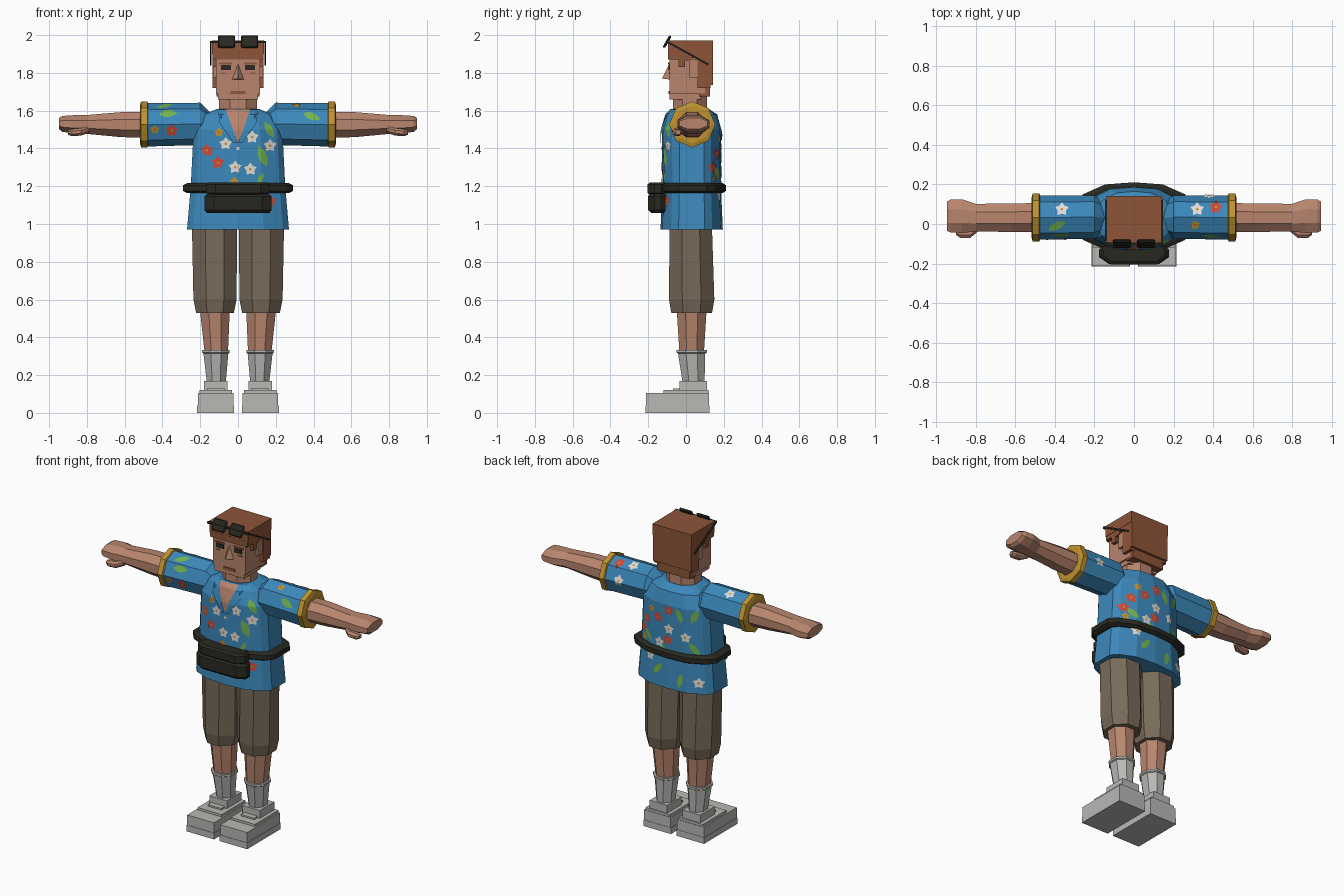
import bpy, bmesh
from math import sin, cos, pi, radians
from mathutils import Vector
from mathutils.bvhtree import BVHTree

cube = bpy.data.objects.get("Cube")
if cube:
    bpy.data.objects.remove(cube)


def material(name, *rgb):
    m = bpy.data.materials.new(name)
    m.use_nodes = True
    m.diffuse_color = (*rgb, 1)
    m.node_tree.nodes["Principled BSDF"].inputs["Base Color"].default_value = (*rgb, 1)
    return m


SKIN = material("skin", .48, .235, .155)
HAIR = material("hair_brown", .27, .09, .04)
BLUE = material("shirt_blue", .045, .25, .5)
WHITE = material("petal_white", .75, .72, .68)
RED = material("petal_red", .62, .07, .045)
GOLD = material("gold", .52, .29, .03)
GREEN = material("leaf_green", .17, .45, .08)
KHAKI = material("khaki", .19, .145, .1)
GREY = material("shoe_grey", .48, .48, .46)
DARK = material("dark_olive", .022, .022, .016)


def finish(name, bm, mat):
    bmesh.ops.recalc_face_normals(bm, faces=bm.faces)
    me = bpy.data.meshes.new(name)
    bm.to_mesh(me)
    bm.free()
    me.materials.append(mat)
    ob = bpy.data.objects.new(name, me)
    bpy.context.collection.objects.link(ob)
    return ob


def box(name, mat, x, y, z, bevel=0):
    bm = bmesh.new()
    bmesh.ops.create_cube(bm, size=1)
    for v in bm.verts:
        v.co = [lo + (hi - lo) * (c + .5) for c, (lo, hi) in zip(v.co, (x, y, z))]
    if bevel:
        bmesh.ops.bevel(bm, geom=bm.edges[:], offset=bevel, segments=1, affect='EDGES')
    return finish(name, bm, mat)


def span(s, a, b):
    return tuple(sorted((s * a, s * b)))


# Cross-sections: flat-sided octagon, pointed octagon, rounded torso
FLAT = [(cos(a) / cos(pi / 8), sin(a) / cos(pi / 8)) for a in [pi / 8 + i * pi / 4 for i in range(8)]]
POINT = [(cos(i * pi / 4), sin(i * pi / 4)) for i in range(8)]
QUARTER = [(1, .42), (.88, .66), (.5, .94)]
UPPER = QUARTER + [(0, 1)] + [(-u, v) for u, v in reversed(QUARTER)]
TORSO = UPPER + [(-u, -v) for u, v in UPPER]


def loft(name, mat, profile, rings, side=1, along_x=False):
    """Rings are (position, centre, centre, radius, radius)."""
    bm = bmesh.new()
    loops = []
    for p, c1, c2, r1, r2 in rings:
        pts = [(c1 + r1 * u, c2 + r2 * v) for u, v in profile]
        loops.append([bm.verts.new((side * p, a, b) if along_x else (side * a, b, p)) for a, b in pts])
    n = len(profile)
    for lo, hi in zip(loops, loops[1:]):
        for i in range(n):
            bm.faces.new((lo[i], lo[(i + 1) % n], hi[(i + 1) % n], hi[i]))
    bm.faces.new(loops[0])
    bm.faces.new(loops[-1])
    return finish(name, bm, mat)


# Shirt body
shirt = [loft("shirt_body", BLUE, TORSO, [
    (.97, 0, .03, .27, .165), (1.2, 0, .03, .25, .155), (1.5, 0, .03, .235, .157),
    (1.58, 0, .03, .18, .135), (1.61, 0, .02, .11, .1)])]

for s, tag in ((1, "left"), (-1, "right")):
    # Shorts, leg, sock
    loft(tag + "_shorts_leg", KHAKI, FLAT, [
        (.53, .122, .03, .1, .108), (.6, .122, .03, .114, .12), (1.0, .124, .025, .12, .112)], s)
    loft(tag + "_leg", SKIN, FLAT, [(.32, .115, .03, .062, .065), (.56, .123, .03, .08, .08)], s)
    loft(tag + "_sock", GREY, FLAT, [
        (.16, .115, .04, .05, .058), (.315, .117, .03, .066, .072),
        (.32, .117, .03, .073, .08), (.333, .117, .03, .073, .08)], s)
    # Shoe with sole, toe box, tongue and ankle collar
    box(tag + "_shoe_sole", GREY, span(s, .02, .216), (-.215, .125), (0, .04))
    box(tag + "_shoe_body", GREY, span(s, .023, .213), (-.212, .123), (.04, .105))
    box(tag + "_shoe_upper", GREY, span(s, .032, .204), (-.12, .12), (.1, .12))
    box(tag + "_shoe_tongue", GREY, span(s, .07, .165), (-.07, 0), (.12, .13))
    box(tag + "_shoe_ankle", GREY, span(s, .055, .18), (-.035, .112), (.12, .17))
    # Sleeve, cuff, arm, thumb
    shirt.append(loft(tag + "_sleeve", BLUE, POINT, [
        (.13, .03, 1.515, .07, .06), (.2, .035, 1.53, .11, .112), (.49, .033, 1.525, .112, .115)], s, True))
    loft(tag + "_cuff", GOLD, POINT, [
        (.475, .033, 1.527, .11, .11), (.48, .033, 1.527, .122, .122),
        (.513, .033, 1.527, .122, .122), (.519, .033, 1.527, .1, .1)], s, True)
    loft(tag + "_arm_and_hand", SKIN, FLAT, [
        (.48, .032, 1.524, .074, .068), (.62, .032, 1.526, .072, .066),
        (.8, .032, 1.527, .07, .05), (.87, .04, 1.528, .085, .048),
        (.93, .04, 1.53, .083, .042), (.947, .04, 1.532, .074, .03)], s, True)
    loft(tag + "_thumb", SKIN, FLAT, [
        (.79, -.02, 1.5, .018, .018), (.83, -.045, 1.488, .026, .02),
        (.88, -.046, 1.484, .025, .019), (.9, -.042, 1.485, .014, .012)], s, True)
    # Hair at the side of the face, stepped round the ear
    for i, (y, z) in enumerate((((-.09, -.04), 1.875), ((-.04, -.005), 1.83), ((-.015, .03), 1.865),
                                ((.03, .075), 1.88), ((.06, .13), 1.72))):
        box(f"{tag}_side_hair_{i}", HAIR, span(s, .1, .136), y, (z, 1.93))
    box(tag + "_ear", SKIN, span(s, .11, .132), (.015, .065), (1.775, 1.87))
    # Face details
    box(tag + "_eye", DARK, span(s, .037, .09), (-.093, -.086), (1.815, 1.842))
    box(tag + "_brow", HAIR, span(s, .033, .1), (-.094, -.086), (1.845, 1.856))
    box(tag + "_cheek_mark", HAIR, span(s, .065, .092), (-.091, -.086), (1.796, 1.803))
    # Sunglasses resting on the hair
    lens = box(tag + "_lens", DARK, (-.046, .046), (-.007, .007), (-.037, .037), .006)
    lens.location = (s * .061, -.1, 1.965)
    lens.rotation_euler.x = radians(-30)
    temple = box(tag + "_glasses_temple", DARK, (-.004, .004), (0, .25), (-.005, .005))
    temple.location = (s * .144, -.1, 1.965)
    temple.rotation_euler.x = radians(-29)

# Head
loft("neck", SKIN, FLAT, [(1.54, 0, .02, .1, .09), (1.68, 0, .02, .1, .09)])
box("face", SKIN, (-.116, .116), (-.088, .1), (1.69, 1.9))
box("jaw", SKIN, (-.105, .105), (-.087, .08), (1.66, 1.7))
box("mouth", HAIR, (-.04, .04), (-.093, -.086), (1.687, 1.704))
bm = bmesh.new()
nose = [bm.verts.new(p) for p in ((-.032, -.087, 1.765), (.032, -.087, 1.765), (0, -.127, 1.77), (0, -.087, 1.85))]
for f in ((0, 1, 2), (0, 2, 3), (1, 3, 2), (0, 3, 1)):
    bm.faces.new([nose[i] for i in f])
finish("nose", bm, SKIN)
box("hair_top", HAIR, (-.138, .138), (-.094, .143), (1.9, 1.972))
box("hair_fringe", HAIR, (-.13, .13), (-.095, 0), (1.872, 1.91))
box("hair_back", HAIR, (-.136, .136), (.075, .143), (1.735, 1.91))
box("hair_nape", HAIR, (-.115, .115), (.07, .128), (1.675, 1.74))
box("glasses_bar", DARK, (-.146, .146), (-.108, -.096), (1.958, 1.97))

# Belt and waist pouch
loft("belt", DARK, TORSO, [
    (1.164, 0, .035, .27, .16), (1.175, 0, .035, .292, .176),
    (1.205, 0, .035, .292, .176), (1.216, 0, .035, .27, .16)])
POUCH = [(1, .4), (.85, 1), (-.85, 1), (-1, .4), (-1, -.3), (-.72, -1), (.72, -1), (1, -.3)]
loft("pouch", DARK, POUCH, [
    (1.058, 0, -.15, .165, .035), (1.075, 0, -.152, .178, .05),
    (1.145, 0, -.152, .178, .05), (1.158, 0, -.15, .165, .04)])
loft("pouch_lid", DARK, POUCH, [
    (1.155, 0, -.152, .155, .04), (1.165, 0, -.152, .166, .052),
    (1.21, 0, -.152, .166, .052), (1.22, 0, -.15, .155, .04)])

# Surface the printed pattern is wrapped on
bm = bmesh.new()
for ob in shirt:
    bm.from_mesh(ob.data)
TREE = BVHTree.FromBMesh(bm)
bm.free()
RAYS = {
    "front": (lambda a, b: Vector((a, -1, b)), Vector((0, 1, 0))),
    "back": (lambda a, b: Vector((a, 1, b)), Vector((0, -1, 0))),
    "top": (lambda a, b: Vector((a, b, 3)), Vector((0, 0, -1))),
}


def decal(name, mat, view, outline, lift):
    """Thin patch projected on to the shirt."""
    start, ray = RAYS[view]
    bm = bmesh.new()
    n = len(outline)
    mid = bm.verts.new((sum(p[0] for p in outline) / n, sum(p[1] for p in outline) / n, 0))
    rim = [bm.verts.new((*p, 0)) for p in outline]
    for i in range(n):
        bm.faces.new((mid, rim[i], rim[(i + 1) % n]))
    bmesh.ops.subdivide_edges(bm, edges=bm.edges[:], cuts=2, use_grid_fill=True)
    missed = []
    for v in bm.verts:
        hit = TREE.ray_cast(start(v.co.x, v.co.y), ray)[0]
        if hit:
            v.co = hit - ray * lift
        else:
            missed.append(v)
    bmesh.ops.delete(bm, geom=missed, context='VERTS')
    return finish(name, bm, mat)


def star(a, b, r, n, inner=1):
    return [(a + r * (inner if i % 2 else 1) * sin(i * pi / n), b + r * (inner if i % 2 else 1) * cos(i * pi / n))
            for i in range(2 * n)]


def flower(view, mat, a, b, r=.036):
    decal("flower", mat, view, star(a, b, r, 5, .62), .004)
    decal("flower_centre", RED if mat is GOLD else GOLD, view, star(a, b, r * .2, 3), .006)


def leaf(view, a, b, angle, size=.05):
    t = radians(angle)
    shape = [(-1, 0), (-.4, .36), (.3, .36), (1, 0), (.3, -.36), (-.4, -.36)]
    decal("leaf", GREEN, view, [(a + size * (u * cos(t) - v * sin(t)), b + size * (u * sin(t) + v * cos(t)))
                                for u, v in shape], .003)


# Open neck, lapels and button
decal("neck_opening", SKIN, "front", [(-.07, 1.605), (.07, 1.605), (.035, 1.515), (0, 1.43), (-.035, 1.515)], .004)
for s in (1, -1):
    decal("lapel", BLUE, "front", [(s * a, b) for a, b in (
        (.105, 1.607), (.065, 1.607), (.035, 1.52), (.002, 1.43), (.025, 1.43), (.1, 1.54))], .009)
decal("button", WHITE, "front", star(0, 1.4, .009, 4), .005)

# Floral print
PRINT = {
    ("front", WHITE): [(-.065, 1.425), (.075, 1.46), (.17, 1.415), (-.015, 1.3), (.065, 1.29)],
    ("front", RED): [(-.165, 1.39), (-.105, 1.325), (.17, 1.12), (-.35, 1.495)],
    ("back", WHITE): [(-.01, 1.35), (.06, 1.25), (-.12, 1.32), (.13, 1.15), (-.2, 1.04), (.38, 1.54)],
    ("back", RED): [(.07, 1.41), (-.01, 1.47), (.16, 1.37), (.0, 1.28), (.2, 1.3)],
    ("top", WHITE): [(-.365, .075), (.32, .075)],
    ("top", RED): [(.415, .085)],
}
for (view, mat), spots in PRINT.items():
    for a, b in spots:
        flower(view, mat, a, b)
for view, a, b in (("front", -.1, 1.485), ("front", -.02, 1.225), ("front", -.44, 1.5),
                   ("back", .19, 1.24), ("back", .12, 1.45), ("top", .31, -.005)):
    flower(view, GOLD, a, b, .026)
for args in (("front", .13, 1.36, 110, .06), ("front", .165, 1.5, 120), ("front", .12, 1.24, 60, .035),
             ("front", -.37, 1.585, 5), ("front", .39, 1.57, -20), ("top", -.39, -.01, 25),
             ("back", -.08, 1.45, 70), ("back", -.17, 1.46, 110), ("back", .15, 1.27, 40),
             ("back", .02, 1.2, 60), ("back", .07, 1.08, 130), ("back", -.09, 1.04, 100),
             ("back", -.17, 1.25, 50)):
    leaf(*args)
